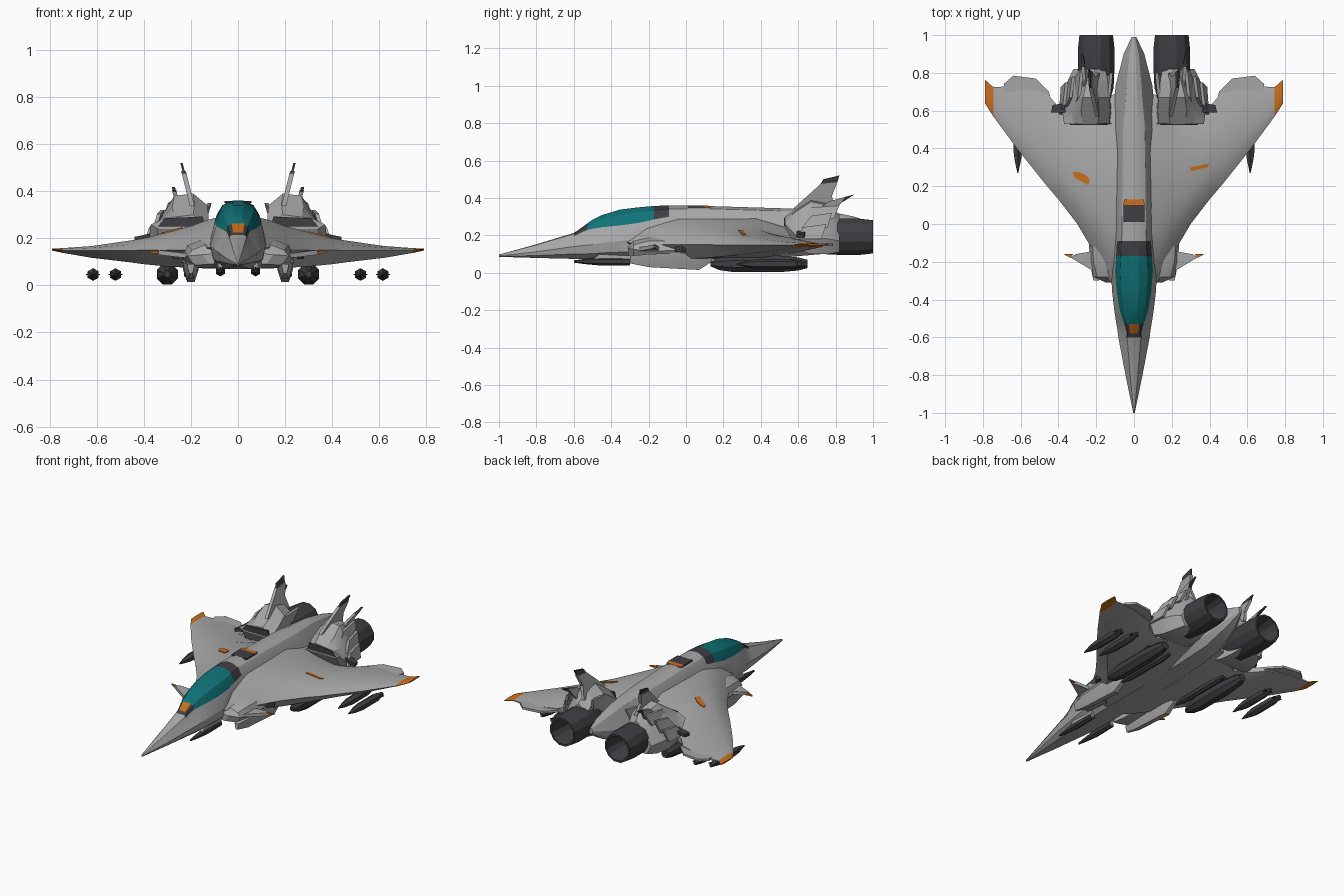
import bpy, bmesh, math
from mathutils import Vector

def mat(name, c):
    m = bpy.data.materials.new(name)
    m.diffuse_color = (*c, 1)
    return m

GREY = mat("hull_grey", (0.385, 0.385, 0.385))
DARK = mat("dark_metal", (0.05, 0.048, 0.056))
TEAL = mat("canopy_teal", (0.005, 0.17, 0.185))
ORANGE = mat("marking_orange", (0.58, 0.155, 0.012))
MATS = [GREY, DARK, TEAL, ORANGE]

def loft(name, rings, col=0, rule=None, sides=(1,)):
    """Skin equal-length rings of points, cap the ends; sides=(1,-1) adds a mirrored copy."""
    for s in sides:
        bm = bmesh.new()
        vs = [[bm.verts.new((p[0] * s, p[1], p[2])) for p in r] for r in rings]
        n = len(rings[0])
        for a, b in zip(vs, vs[1:]):
            for i in range(n):
                bm.faces.new((a[i], a[(i + 1) % n], b[(i + 1) % n], b[i]))
        bm.faces.new(vs[0])
        bm.faces.new(vs[-1])
        bmesh.ops.recalc_face_normals(bm, faces=bm.faces)
        for f in bm.faces:
            f.smooth = True
            f.material_index = rule(f.calc_center_median()) if rule else col
        suffix = "" if len(sides) == 1 else ("_right" if s > 0 else "_left")
        me = bpy.data.meshes.new(name + suffix)
        bm.to_mesh(me)
        bm.free()
        me.set_sharp_from_angle(angle=math.radians(24))
        for m in MATS:
            me.materials.append(m)
        bpy.context.collection.objects.link(bpy.data.objects.new(name + suffix, me))

BOTH = (1, -1)

def plate(name, pts, off, col=0, sides=BOTH):
    o = Vector(off) / 2
    loft(name, [[Vector(p) - o for p in pts], [Vector(p) + o for p in pts]], col, None, sides)

def tube(name, x, z, prof, n=8, col=1, sides=BOTH):
    """Turned body along y from (y, radius) pairs."""
    rings = [[(x + r * math.cos((i + .5) * math.tau / n), y, z + r * math.sin((i + .5) * math.tau / n))
              for i in range(n)] for y, r in prof]
    loft(name, rings, col, None, sides)

# Fuselage: y, half width, bottom, middle, shoulder z, shoulder half width, top
BODY = [(-1, .004, .085, .09, .094, .003, .097), (-.8, .045, .079, .112, .14, .028, .152),
        (-.6, .083, .074, .14, .195, .042, .213), (-.58, .085, .073, .142, .205, .038, .225),
        (-.53, .093, .071, .147, .228, .05, .262), (-.5, .098, .07, .15, .235, .062, .283),
        (-.45, .105, .07, .16, .243, .077, .308),
        (-.35, .117, .07, .17, .253, .092, .338), (-.25, .12, .07, .18, .267, .1, .35),
        (-.17, .12, .07, .18, .285, .095, .357), (-.09, .12, .07, .18, .3, .09, .36),
        (.1, .12, .07, .19, .31, .085, .357), (.5, .115, .08, .2, .3, .08, .345),
        (.73, .098, .1, .2, .285, .055, .335), (.9, .055, .17, .23, .27, .035, .3),
        (.99, .012, .23, .25, .26, .008, .27)]

def body_ring(y, w, b, m, s, sw, t):
    k = .55 if -.6 <= y < -.5 else .25
    half = [(.5 * w, b), (.9 * w, b + .4 * (m - b)), (w, m), (sw, s),
            ((.6 + .5 * k) * sw, s + .68 * (t - s)), (k * sw, t)]
    return [(x, y, z) for x, z in half] + [(-x, y, z) for x, z in reversed(half)]

def body_colour(c):
    for a, b in zip(BODY, BODY[1:]):
        if a[0] < c.y < b[0]:
            if c.z <= (a[4] + b[4]) / 2 + .002 or c.y < -.6:
                return 0
            if c.y < -.5:
                return 3 if abs(c.x) < .01 and -.58 < c.y < -.53 else (2 if c.y > -.53 else 1)
            return 2 if c.y < -.17 else (1 if c.y < -.09 else 0)
    return 0

loft("fuselage", [body_ring(*r) for r in BODY], 0, body_colour)

# Spine hatch behind the cockpit
plate("spine_hatch", [(-.055, .01, .354), (.055, .01, .354), (.055, .1, .354), (-.055, .1, .354)], (0, 0, .0095), 1, (1,))
plate("spine_stripe", [(-.058, .1, .354), (.058, .1, .354), (.05, .13, .353), (-.05, .13, .353)], (0, 0, .0095), 3, (1,))

# Blended delta wing: x, leading y, trailing y, mid z, top z, bottom z
WING = [(.06, -.4, .7, .17, .295, .072), (.13, -.3, .68, .16, .278, .072), (.2, -.17, .62, .15, .252, .074),
        (.3, 0, .57, .15, .225, .08), (.4, .13, .62, .15, .2, .09), (.46, .2, .69, .148, .19, .098),
        (.62, .4, .73, .147, .167, .117), (.745, .57, .725, .149, .158, .138), (.79, .64, .765, .152, .156, .148)]

def wing_ring(x, a, b, m, t, u):
    pts = [(0, m), (.12, m + .6 * (t - m)), (.3, t), (.7, t), (1, m + .3 * (t - m)),
           (1, m + .3 * (u - m)), (.7, u), (.2, u)]
    return [(x, a + f * (b - a), z) for f, z in pts]

loft("wing", [wing_ring(*r) for r in WING], 0, lambda c: 3 if abs(c.x) > .75 else 0, BOTH)

def wing_top(x):
    for a, b in zip(WING, WING[1:]):
        if a[0] <= abs(x) <= b[0]:
            return a[4] + (b[4] - a[4]) * (abs(x) - a[0]) / (b[0] - a[0])

# Painted wing marks
def wing_mark(name, pts):
    plate(name, [(x, y, wing_top(x) + .001) for x, y in pts], (0, 0, .007), 3, (1,))

wing_mark("wing_mark_left", [(-.325, .275), (-.315, .245), (-.24, .205), (-.235, .24), (-.26, .262), (-.3, .277)])
wing_mark("wing_mark_right", [(.3, .28), (.39, .3), (.4, .32), (.3, .3)])

# Trailing edge flaps
plate("flap", [(.44, .66, .148), (.68, .68, .15), (.69, .74, .15), (.64, .785, .15), (.52, .77, .15), (.45, .7, .148)], (0, 0, .014))

# Slim shoulder intakes, narrowing forward
loft("intake", [[(x, y, z) for x, z in ((.1, a), (w - .03, a), (w, a + .04), (w - .02, b - .02), (w - .07, b), (.1, b))]
                for y, w, a, b in ((-.31, .15, .09, .15), (-.28, .215, .085, .17), (-.2, .235, .075, .19),
                                   (-.03, .24, .08, .19))], 0, None, BOTH)

# Canards with coloured tips
plate("canard", [(.2, -.26, .125), (.24, -.235, .128), (.34, -.175, .14), (.31, -.16, .14), (.2, -.14, .125)], (0, 0, .02))
plate("canard_tip", [(.34, -.178, .14), (.375, -.158, .142), (.32, -.158, .14)], (0, 0, .01), 3)
plate("side_gun", [(.25, -.06, .13), (.28, -.02, .13), (.27, .0, .13), (.25, 0, .13)], (0, 0, .035), 1)

# Engine housings, humped, with dark mouths
HOUSE = [(.53, .12, .34, .24, .30), (.6, .115, .35, .12, .345), (.67, .12, .34, .1, .39),
         (.76, .13, .32, .1, .37), (.82, .14, .29, .11, .31)]
loft("engine_housing", [[(a, y, lo), (b, y, lo), (b + .03, y, lo + .3 * (t - lo)), (b - .02, y, lo + .7 * (t - lo)),
                         (b - .07, y, t - .01), (a + .07, y, t), (a + .01, y, t - .05)]
                        for y, a, b, lo, t in HOUSE], 0, None, BOTH)
plate("engine_mouth", [(.14, .528, .25), (.34, .528, .25), (.31, .528, .285), (.15, .528, .292)], (0, .009, 0), 1)

# Angular blades leaning against the housings
for i, (x, y, z, l, h) in enumerate([(.37, .58, .22, .17, .04), (.335, .62, .28, .16, .04), (.135, .6, .3, .2, .05),
                                    (.29, .62, .33, .2, .03)]):
    plate("housing_blade_%d" % i, [(x + .02, y, z - .04), (x, y + .05, z + h * .6), (x - .015, y + l, z + h),
                                   (x + .01, y + l * .85, z - .04)], (.016, 0, 0))
plate("wing_vent", [(.36, .59, .212), (.44, .59, .196), (.43, .63, .196), (.37, .64, .212)], (0, 0, .02), 1)

# Tail fins, canted outward, with dark tips
def fin(name, pts, x0, col, thick=.018):
    plate(name, [(x0 + (z - .36) * .25, y, z) for y, z in pts], (thick, 0, 0), col)

fin("fin", [(.57, .34), (.72, .475), (.81, .485), (.78, .41), (.8, .33)], .2, 0, .02)
fin("fin_tip", [(.72, .475), (.735, .5), (.82, .52), (.81, .485)], .2, 1, .01)
fin("rear_fin", [(.7, .33), (.76, .38), (.85, .405), (.82, .36), (.78, .31)], .26, 0)
fin("rear_fin_tip", [(.83, .4), (.9, .418), (.85, .385), (.83, .375)], .26, 1, .014)

# Open exhaust nozzles
tube("nozzle", .2, .192, [(.64, .07), (.72, .095), (.82, .1), (.93, .1), (1, .092), (1, .08), (.84, .045)], 12)

# Belly nacelles with dark front guns
loft("belly_nacelle", [[(x, y, z) for x, z in ((.2 - w, hi), (.2 + w, hi), (.2 + w * .8, (lo + hi) / 2),
                                               (.2 + w * .4, lo), (.2 - w * .4, lo), (.2 - w * .8, (lo + hi) / 2))]
                       for y, w, lo, hi in ((-.3, .015, .05, .09), (-.2, .035, .03, .1), (.07, .04, .015, .11), (.14, .03, .06, .11))],
     0, None, BOTH)
tube("nose_gun", .075, .06, [(-.6, .006), (-.54, .014), (-.45, .022), (-.3, .02)], 6)
plate("nose_gun_mount", [(.075, -.5, .07), (.075, -.45, .11), (.075, -.28, .11), (.075, -.3, .06)], (.02, 0, 0))

# Underwing stores and pylons
tube("heavy_store", .3, .047, [(.13, .014), (.18, .036), (.26, .048), (.5, .048), (.6, .038), (.65, .024)], 8)
tube("slim_store", .21, .05, [(.14, .004), (.2, .02), (.5, .022), (.58, .012)], 6)
plate("store_pylon", [(.3, .25, .06), (.3, .28, .11), (.3, .5, .11), (.3, .52, .06)], (.025, 0, 0), 1)
for i, (x, y) in enumerate([(.52, .3), (.615, .27)]):
    tube("missile_%d" % i, x, .046, [(y, .003), (y + .07, .02), (y + .12, .027), (y + .28, .027), (y + .35, .012)], 6)
    plate("missile_fins_%d" % i, [(x - .03, y + .33, .046), (x, y + .25, .046), (x + .03, y + .33, .046)], (0, 0, .006), 1)
